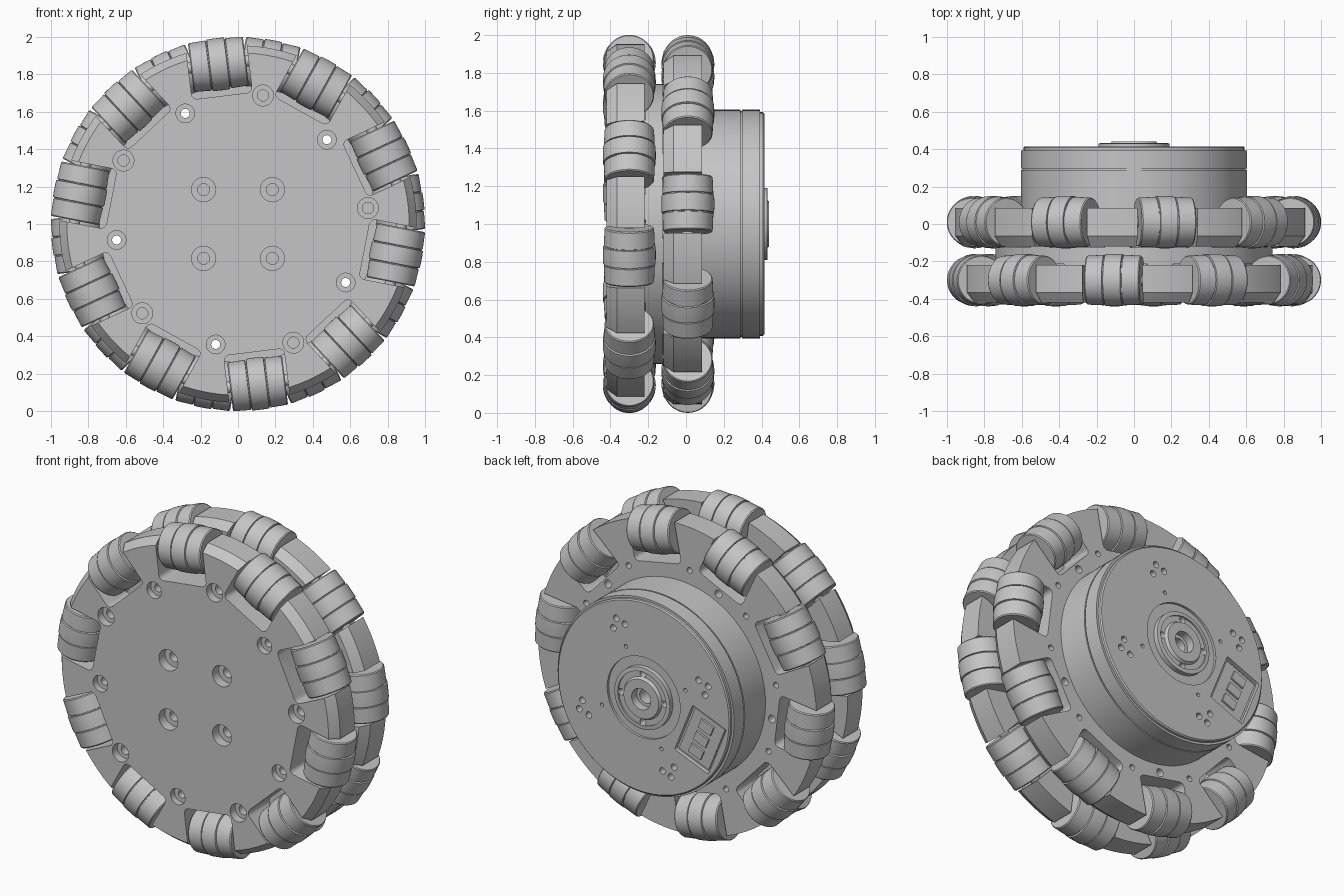
import bpy, bmesh
from math import radians
from mathutils import Matrix

if "Cube" in bpy.data.objects:
    bpy.data.objects.remove(bpy.data.objects["Cube"], do_unlink=True)

grey = bpy.data.materials.new("machined grey")
colour = (0.56, 0.56, 0.56, 1)
grey.diffuse_color = colour
grey.use_nodes = True
grey.node_tree.nodes["Principled BSDF"].inputs["Base Color"].default_value = colour

T = Matrix.Translation
TO_Y = Matrix.Rotation(radians(-90), 4, 'X')    # local z becomes +y
WHEEL = T((0, 0, 1)) @ TO_Y


def polar(deg, r, y=0):
    """Frame on the wheel: x radial, y along the axle, z tangent."""
    return T((0, 0, 1)) @ Matrix.Rotation(radians(-deg), 4, 'Y') @ T((r, y, 0))


def lathe(bm, profile, matrix, steps=24):
    """Spin (radius, height) points about local z into a solid."""
    part = bmesh.new()
    verts = [part.verts.new((r, 0, h)) for r, h in profile]
    edges = [part.edges.new(pair) for pair in zip(verts, verts[1:])]
    bmesh.ops.spin(part, geom=verts + edges, cent=(0, 0, 0), axis=(0, 0, 1),
                   angle=radians(360), steps=steps)
    bmesh.ops.remove_doubles(part, verts=part.verts, dist=0.0001)
    merge(bm, part, matrix)


def box(bm, size, matrix, bevel=0.0):
    """Box with rounded corners along local y."""
    part = bmesh.new()
    bmesh.ops.create_cube(part, size=1, matrix=Matrix.Diagonal((*size, 1)))
    if bevel:
        along = [e for e in part.edges
                 if abs(e.verts[0].co.y - e.verts[1].co.y) > size[1] / 2]
        bmesh.ops.bevel(part, geom=along, offset=bevel, segments=4,
                        profile=0.5, affect='EDGES')
    merge(bm, part, matrix)


def merge(bm, part, matrix):
    bmesh.ops.transform(part, matrix=matrix, verts=part.verts)
    bmesh.ops.recalc_face_normals(part, faces=part.faces)
    temp = bpy.data.meshes.new("temp")
    part.to_mesh(temp)
    part.free()
    bm.from_mesh(temp)
    bpy.data.meshes.remove(temp)


def make(name, bm):
    mesh = bpy.data.meshes.new(name)
    bm.to_mesh(mesh)
    bm.free()
    mesh.materials.append(grey)
    obj = bpy.data.objects.new(name, mesh)
    bpy.context.collection.objects.link(obj)
    return obj


def activate(obj):
    bpy.ops.object.select_all(action='DESELECT')
    obj.select_set(True)
    bpy.context.view_layer.objects.active = obj


def cut(obj, bm):
    cutter = make("cutter", bm)
    cutter.hide_render = True
    mod = obj.modifiers.new("cut", 'BOOLEAN')
    mod.operation, mod.solver, mod.object = 'DIFFERENCE', 'EXACT', cutter
    activate(obj)
    bpy.ops.object.modifier_apply(modifier=mod.name)
    bpy.data.objects.remove(cutter, do_unlink=True)


def bore(bm, deg, r, y, steps):
    """Stepped hole cutter; steps are (radius, depth) from the mouth at y."""
    profile = [(0, -0.05)]
    start = -0.05
    for radius, depth in steps:
        profile += [(radius, start), (radius, depth)]
        start = depth
    lathe(bm, profile + [(0, start)], polar(deg, r, y) @ TO_Y)


FRONT_ANGLE, REAR_ANGLE, PITCH = 97, 79, 36
ROWS = (("front", FRONT_ANGLE, -0.30), ("rear", REAR_ANGLE, 0.01))

# Twin discs joined by a core
bm = bmesh.new()
lathe(bm, [(0, -0.42), (0.915, -0.42), (0.955, -0.365), (0.955, -0.22),
           (0.74, -0.22), (0.74, -0.12), (0.915, -0.12), (0.955, -0.065),
           (0.955, 0.085), (0, 0.085)], WHEEL, 120)
wheel = make("wheel_body", bm)

# Roller pockets
bm = bmesh.new()
for i in range(10):
    box(bm, (0.44, 0.3, 0.325), polar(FRONT_ANGLE + i * PITCH, 0.91, -0.365), 0.03)
    box(bm, (0.44, 0.3, 0.325), polar(REAR_ANGLE + i * PITCH, 0.91, 0.025), 0.03)
cut(wheel, bm)

# Screw holes in the discs
bm = bmesh.new()
for i in range(4):
    bore(bm, 45 + i * 90, 0.26, -0.42, [(0.065, 0.06), (0.032, 0.14)])
for i in range(5):
    bore(bm, 79 + i * 72, 0.70, -0.42, [(0.056, 0.05), (0.03, 0.12)])
    bore(bm, 43.5 + i * 72, 0.655, -0.42, [(0.05, 0.04), (0.024, 0.6)])
for i in range(10):
    lathe(bm, [(0, 0.04), (0.018, 0.04), (0.018, 0.2), (0, 0.2)],
          polar(FRONT_ANGLE + i * PITCH, 0.69) @ TO_Y)
cut(wheel, bm)

# Motor housing with seam, stepped back plate, boss and centre bore
bm = bmesh.new()
lathe(bm, [(0, 0.07), (0.605, 0.07), (0.605, 0.288), (0.597, 0.288),
           (0.597, 0.296), (0.605, 0.296), (0.605, 0.393), (0.592, 0.393),
           (0.592, 0.408), (0.585, 0.415), (0.25, 0.415), (0.25, 0.4),
           (0.19, 0.4), (0.19, 0.43), (0.18, 0.432), (0.165, 0.432),
           (0.165, 0.422), (0.13, 0.422), (0.12, 0.44), (0.065, 0.44),
           (0.065, 0.39), (0.045, 0.39), (0.045, 0.3), (0, 0.3)], WHEEL, 96)
housing = make("motor_housing", bm)

# Back plate holes and connector recess
BACK_HOLE = [(0, 0.36), (0.02, 0.36), (0.02, 0.5), (0, 0.5)]
SMALL_HOLE = [(0, 0.38), (0.012, 0.38), (0.012, 0.5), (0, 0.5)]
CONNECTOR = 202
bm = bmesh.new()
for i in range(4):
    quarter = CONNECTOR + 45 + i * 90
    for offset, r in ((0, 0.48), (-6, 0.43), (6, 0.44)):
        lathe(bm, BACK_HOLE, polar(quarter + offset, r) @ TO_Y, 16)
    lathe(bm, SMALL_HOLE, polar(quarter, 0.31) @ TO_Y, 12)
    lathe(bm, BACK_HOLE, polar(i * 90, 0.148) @ TO_Y, 16)
box(bm, (0.25, 0.1, 0.33), polar(CONNECTOR, 0.42, 0.44), 0.01)
cut(housing, bm)

# Circuit board and sockets inside the recess
bm = bmesh.new()
box(bm, (0.22, 0.012, 0.30), polar(CONNECTOR, 0.42, 0.394))
for t in (-0.09, 0, 0.09):
    box(bm, (0.09, 0.03, 0.06), polar(CONNECTOR, 0.42, 0.398) @ T((0, 0, t)))
make("connector_board", bm)

# Barrel rollers: a raised middle band, two side bands and an axle pin
half = [(0.126, 0.148), (0.131, 0.142), (0.135, 0.054), (0.129, 0.052),
        (0.129, 0.048), (0.139, 0.046), (0.14, 0.02)]
roller = [(0, 0.148)] + half + [(r, -h) for r, h in reversed(half)] + [(0, -0.148)]
pin = [(0, -0.18), (0.03, -0.18), (0.03, 0.18), (0, 0.18)]
for row, start, y in ROWS:
    for i in range(10):
        bm = bmesh.new()
        frame = polar(start + i * PITCH, 0.86, y)
        lathe(bm, roller, frame, 48)
        lathe(bm, pin, frame, 16)
        make(f"{row}_roller_{i + 1}", bm)

# Smooth round surfaces, crisp edges
for obj in list(bpy.context.collection.objects):
    if obj.type == 'MESH':
        activate(obj)
        bpy.ops.object.shade_smooth_by_angle(angle=radians(25))
